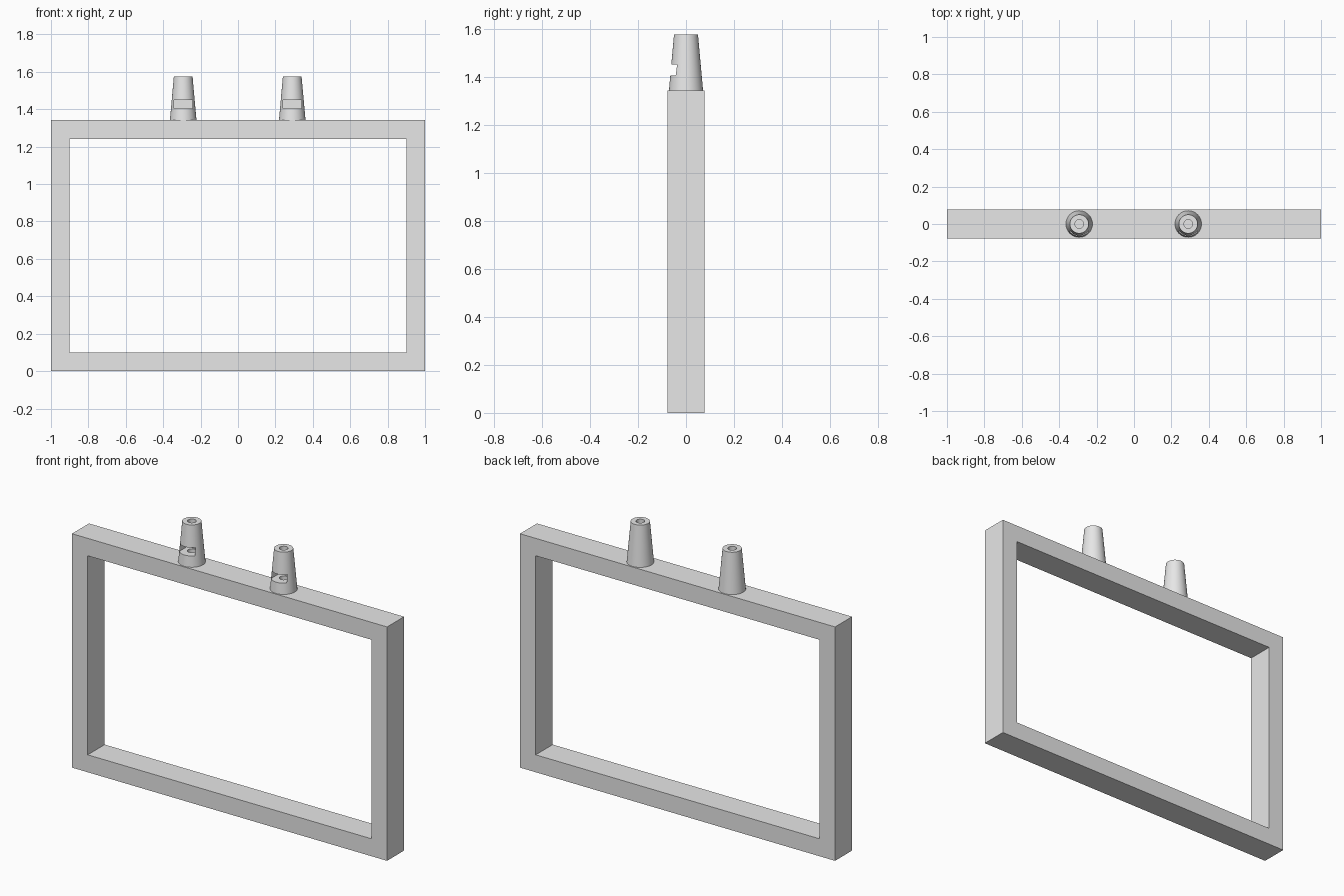
import bpy
import bmesh
from math import radians

cube = bpy.data.objects.get("Cube")
if cube:
    bpy.data.objects.remove(cube, do_unlink=True)

FRAME_TOP, PEG_TOP, DEPTH = 1.342, 1.575, 0.154

grey = bpy.data.materials.new("light_grey")
grey.use_nodes = True
grey.diffuse_color = (0.8, 0.8, 0.8, 1)
grey.node_tree.nodes["Principled BSDF"].inputs["Base Color"].default_value = (0.8, 0.8, 0.8, 1)


def add_object(name, bm):
    mesh = bpy.data.meshes.new(name)
    bmesh.ops.recalc_face_normals(bm, faces=bm.faces[:])
    bm.to_mesh(mesh)
    bm.free()
    mesh.materials.append(grey)
    obj = bpy.data.objects.new(name, mesh)
    bpy.context.collection.objects.link(obj)
    return obj


def rectangle(bm, half_width, low, high):
    corners = ((-half_width, low), (half_width, low), (half_width, high), (-half_width, high))
    return [bm.verts.new((x, -DEPTH / 2, z)) for x, z in corners]


# Rectangular frame: a ring of four mitred faces, extruded backwards
bm = bmesh.new()
outer = rectangle(bm, 1.0, 0.0, FRAME_TOP)
inner = rectangle(bm, 0.9, 0.1, FRAME_TOP - 0.1)
for i in range(4):
    j = (i + 1) % 4
    bm.faces.new((outer[i], outer[j], inner[j], inner[i]))
extruded = bmesh.ops.extrude_face_region(bm, geom=bm.faces[:], use_keep_orig=True)["geom"]
bmesh.ops.translate(bm, vec=(0, DEPTH, 0),
                    verts=[v for v in extruded if isinstance(v, bmesh.types.BMVert)])
bmesh.ops.dissolve_limit(bm, angle_limit=radians(1), verts=bm.verts[:], edges=bm.edges[:])
add_object("frame", bm)


def make_peg(name, x):
    # Hollow tapered peg, spun from its profile (radius, height)
    bm = bmesh.new()
    profile = ((0, FRAME_TOP), (0.071, FRAME_TOP), (0.05, PEG_TOP),
               (0.023, PEG_TOP), (0.023, FRAME_TOP + 0.01), (0, FRAME_TOP + 0.01))
    verts = [bm.verts.new((r, 0, z)) for r, z in profile]
    edges = [bm.edges.new(pair) for pair in zip(verts, verts[1:])]
    bmesh.ops.spin(bm, geom=verts + edges, cent=(0, 0, 0), axis=(0, 0, 1),
                   angle=radians(360), steps=48)
    bmesh.ops.remove_doubles(bm, verts=bm.verts[:], dist=0.0001)
    peg = add_object(name, bm)
    peg.location.x = x

    # Window notch cut into the front, opening into the bore
    bm = bmesh.new()
    bmesh.ops.create_cube(bm, size=1)
    bmesh.ops.scale(bm, vec=(0.098, 0.13, 0.046), verts=bm.verts[:])
    cutter = add_object(name + "_notch_cutter", bm)
    cutter.location = (x, -0.035, 1.427)
    cut = peg.modifiers.new("notch", 'BOOLEAN')
    cut.object = cutter
    cut.solver = 'EXACT'

    bpy.ops.object.select_all(action='DESELECT')
    peg.select_set(True)
    bpy.context.view_layer.objects.active = peg
    bpy.ops.object.modifier_apply(modifier=cut.name)
    bpy.data.objects.remove(cutter, do_unlink=True)
    bpy.ops.object.shade_smooth_by_angle(angle=radians(30))


make_peg("right_peg", -0.293)
make_peg("left_peg", 0.29)
